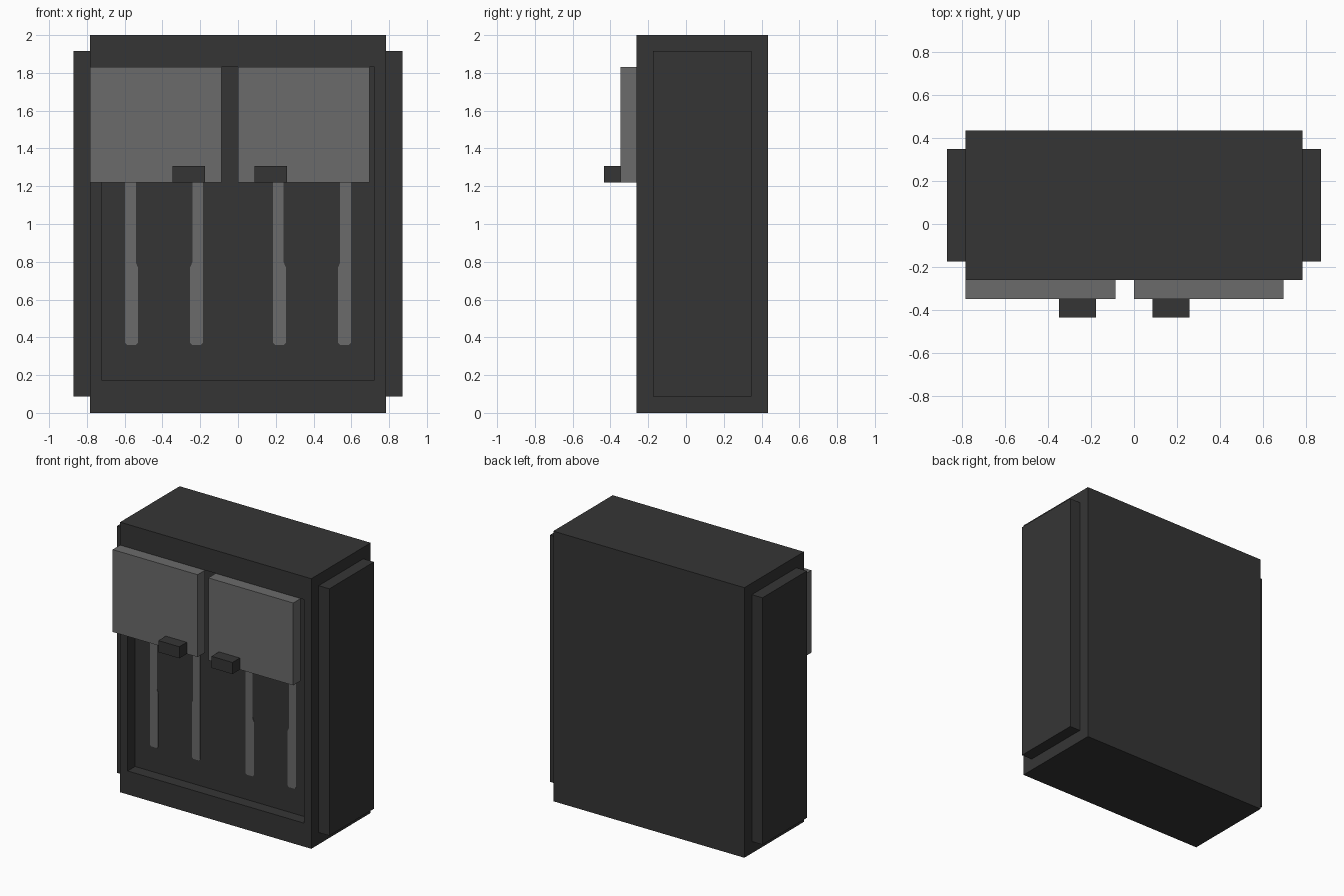
import bpy, bmesh
from mathutils import Vector

cube = bpy.data.objects.get("Cube")
if cube:
    bpy.data.objects.remove(cube, do_unlink=True)


def material(name, value):
    m = bpy.data.materials.new(name)
    m.use_nodes = True
    col = (value, value, value, 1)
    m.diffuse_color = col
    m.node_tree.nodes["Principled BSDF"].inputs["Base Color"].default_value = col
    return m


DARK = material("charcoal", 0.0356)
GREY = material("mid grey", 0.147)


def finish(name, bm, mat):
    bmesh.ops.recalc_face_normals(bm, faces=bm.faces)
    me = bpy.data.meshes.new(name)
    bm.to_mesh(me)
    bm.free()
    me.materials.append(mat)
    ob = bpy.data.objects.new(name, me)
    bpy.context.collection.objects.link(ob)
    return ob


def box_mesh(lo, hi):
    lo, hi = Vector(lo), Vector(hi)
    bm = bmesh.new()
    bmesh.ops.create_cube(bm, size=1)
    for v in bm.verts:
        v.co = (lo + hi) / 2 + v.co * (hi - lo)
    return bm


def box(name, lo, hi, mat):
    return finish(name, box_mesh(lo, hi), mat)


# Cabinet body with a recess sunk into the front
FRONT, FLOOR = -0.261, -0.174
bm = box_mesh((-0.783, FRONT, 0), (0.783, 0.435, 2))
front = min(bm.faces, key=lambda f: f.calc_center_median().y)
bmesh.ops.inset_region(bm, faces=[front], thickness=0.087)
for v in front.verts:
    v.co.z = 0.174 if v.co.z < 1 else 1.83
sunk = bmesh.ops.extrude_discrete_faces(bm, faces=[front])["faces"][0]
for v in sunk.verts:
    v.co.y = FLOOR
finish("cabinet_body", bm, DARK)

# Raised side panels
for side, s in (("left", 1), ("right", -1)):
    xs = sorted((s * 0.783, s * 0.87))
    box(side + "_side_panel", (xs[0], -0.174, 0.087), (xs[1], 0.348, 1.915), DARK)

# Sliding doors with their pull handles
for side, x0, x1, h0 in (("right", -0.783, -0.087, -0.348), ("left", 0.0, 0.696, 0.087)):
    box(side + "_door", (x0, -0.348, 1.22), (x1, FRONT, 1.83), GREY)
    box(side + "_handle", (h0, -0.435, 1.22), (h0 + 0.172, -0.348, 1.306), DARK)

# Flat bars on the recess floor, stepped wider on one edge (d = side of the step)
PROFILE = [(0, 1.6), (0, 0.371), (0.012, 0.36), (0.057, 0.36), (0.069, 0.371),
           (0.069, 0.769), (0.057, 0.796), (0.057, 1.6)]
for i, (x, d) in enumerate(((-0.598, 1), (-0.185, -1), (0.185, 1), (0.598, -1)), 1):
    bm = bmesh.new()
    face = bm.faces.new([bm.verts.new((x + d * px, FLOOR, z)) for px, z in PROFILE])
    ext = bmesh.ops.extrude_face_region(bm, geom=[face])["geom"]
    for v in ext:
        if isinstance(v, bmesh.types.BMVert):
            v.co.y -= 0.004
    finish("recess_bar_%d" % i, bm, GREY)
